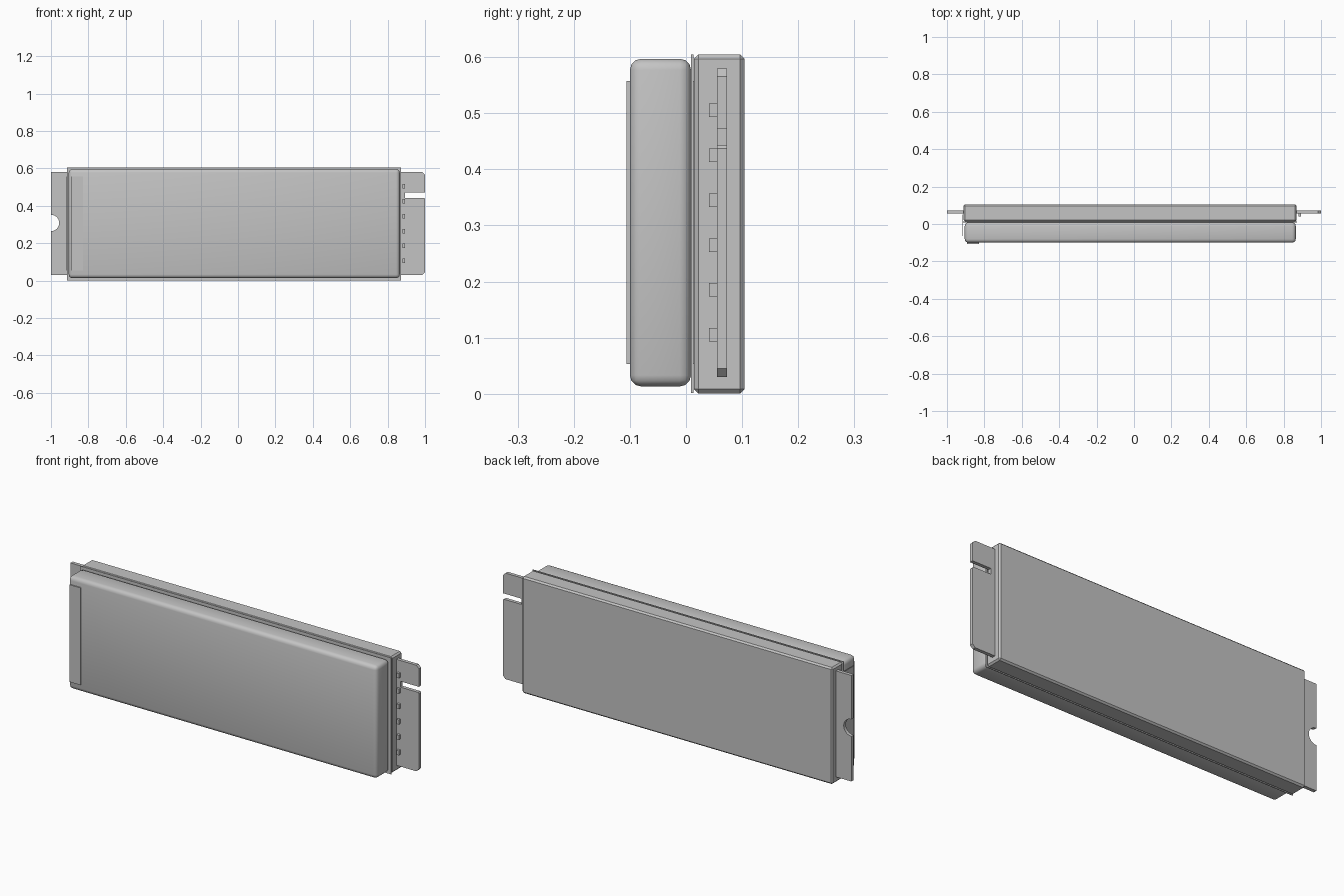
import bpy
import math

default_cube = bpy.data.objects.get("Cube")
if default_cube:
    bpy.data.objects.remove(default_cube, do_unlink=True)

# Single grey finish
grey = bpy.data.materials.new("plain grey")
grey.use_nodes = True
colour = (0.55, 0.55, 0.55, 1)
grey.diffuse_color = colour
grey.node_tree.nodes["Principled BSDF"].inputs["Base Color"].default_value = colour


def prism(name, outline, y0, y1):
    """Extrude an (x, z) outline, counter-clockwise from the front, along y."""
    n = len(outline)
    verts = [(x, y, z) for y in (y0, y1) for x, z in outline]
    faces = [tuple(range(n)), tuple(reversed(range(n, 2 * n)))]
    faces += [(i, i + n, (i + 1) % n + n, (i + 1) % n) for i in range(n)]
    mesh = bpy.data.meshes.new(name)
    mesh.from_pydata(verts, [], faces)
    mesh.materials.append(grey)
    obj = bpy.data.objects.new(name, mesh)
    bpy.context.collection.objects.link(obj)
    return obj


def box(name, x, y, z, bevel=0, segments=1, smooth=False):
    outline = [(x[0], z[0]), (x[1], z[0]), (x[1], z[1]), (x[0], z[1])]
    obj = prism(name, outline, *y)
    if bevel:
        mod = obj.modifiers.new("edges", "BEVEL")
        mod.width = bevel
        mod.segments = segments
    if smooth:
        obj.data.shade_smooth()
    return obj


# Rear shell with chamfered edges, and the thin flange in front of it
box("rear_shell", (-0.912, 0.87), (0.014, 0.104), (0, 0.605), 0.008)
box("shell_flange", (-0.914, 0.872), (0.009, 0.0135), (0.001, 0.605))

# Rounded front cover
box("front_cover", (-0.905, 0.865), (-0.1, 0.009), (0.013, 0.597),
    0.02, 3, True)

# Thin clip wrapping the left end of the cover
box("clip_front", (-0.893, -0.83), (-0.106, -0.099), (0.053, 0.557))
box("clip_side", (-0.92, -0.916), (-0.065, 0.05), (0.053, 0.557))

# Circuit board: connector tabs on one end, half-round screw notch on the other
c = 0.015
low, high, slot_low, slot_high = 0.03, 0.58, 0.442, 0.472
board = [(-1, low), (1 - c, low), (1, low + c),
         (1, slot_low - 0.005), (0.995, slot_low), (0.893, slot_low),
         (0.893, slot_high), (1, slot_high),
         (1, high - c), (1 - c, high), (-1, high)]
for i in range(17):
    a = math.pi / 2 - math.pi * i / 16
    board.append((-1 + 0.044 * math.cos(a), 0.308 + 0.044 * math.sin(a)))
prism("circuit_board", board, 0.055, 0.073)

# Row of small components beside the connector
for i in range(6):
    z = 0.105 + 0.08 * i
    box(f"component_{i + 1}", (0.88, 0.894), (0.041, 0.056),
        (z - 0.012, z + 0.012))
